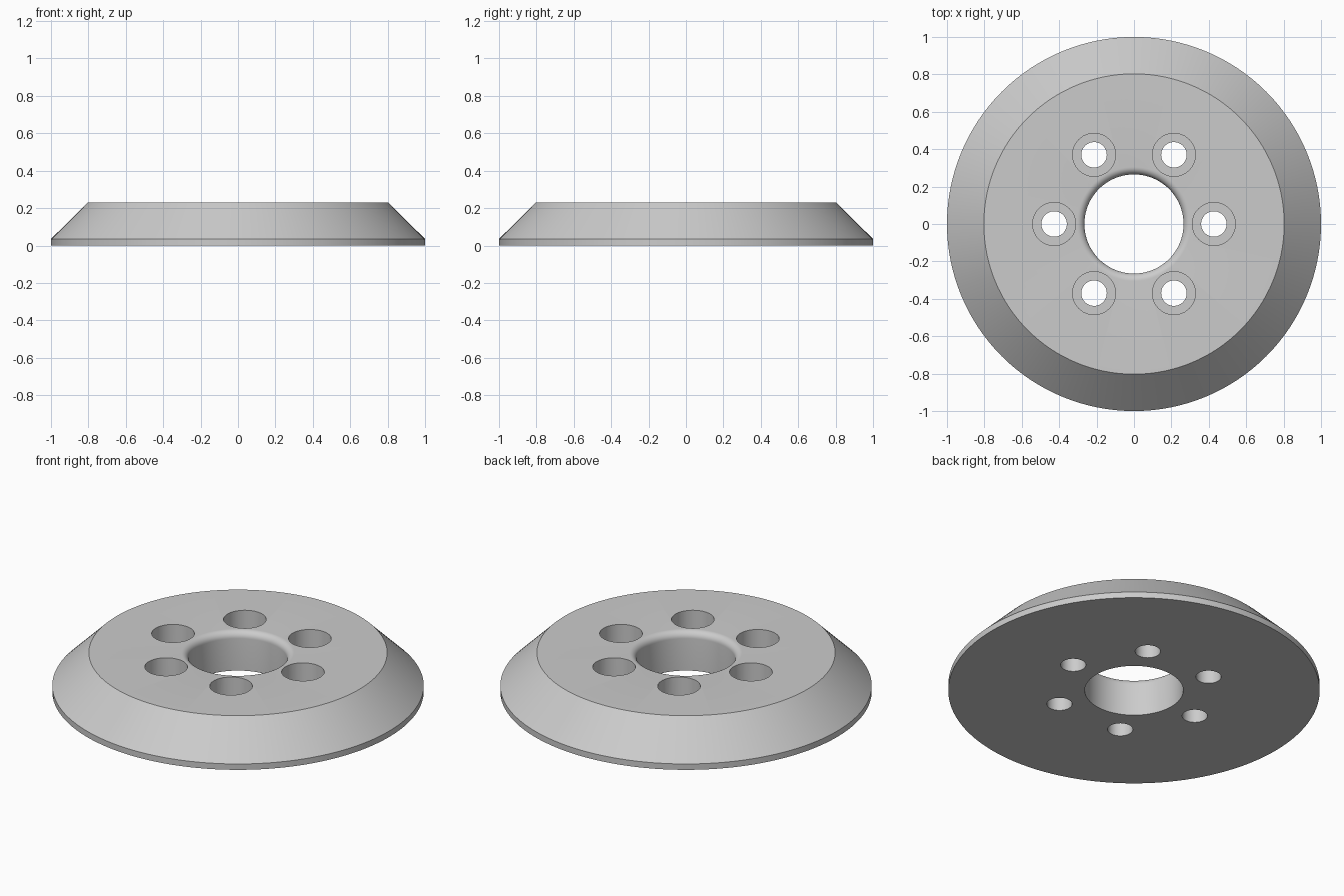
import bpy, bmesh
from math import pi, sin, cos, radians

if "Cube" in bpy.data.objects:
    bpy.data.objects.remove(bpy.data.objects["Cube"], do_unlink=True)

HEIGHT, BORE, FILLET = 0.23, 0.265, 0.04
BOLT_RING, BOLT_HOLES = 0.427, 6

grey = bpy.data.materials.new("light_grey")
grey.use_nodes = True
colour = (0.6, 0.6, 0.6, 1)
grey.diffuse_color = colour
grey.node_tree.nodes["Principled BSDF"].inputs["Base Color"].default_value = colour


def lathe(name, profile, steps, location=(0, 0, 0)):
    """Revolve a closed (radius, height) profile around z."""
    bm = bmesh.new()
    verts = [bm.verts.new((r, 0, z)) for r, z in profile]
    edges = [bm.edges.new((v, verts[i - 1])) for i, v in enumerate(verts)]
    bmesh.ops.spin(bm, geom=verts + edges, cent=(0, 0, 0), axis=(0, 0, 1),
                   angle=2 * pi, steps=steps, use_merge=True)
    bmesh.ops.remove_doubles(bm, verts=bm.verts, dist=1e-5)
    bmesh.ops.recalc_face_normals(bm, faces=bm.faces)
    mesh = bpy.data.meshes.new(name)
    bm.to_mesh(mesh)
    bm.free()
    mesh.materials.append(grey)
    obj = bpy.data.objects.new(name, mesh)
    obj.location = location
    bpy.context.collection.objects.link(obj)
    return obj


# Flange body: thin rim, sloped shoulder, flat top, rounded bore lip
lip = [(BORE + FILLET * (1 - sin(a)), HEIGHT - FILLET * (1 - cos(a)))
       for a in (radians(90 * i / 8) for i in range(9))]
body = lathe("flange_body",
             [(BORE, 0), (1, 0), (1, 0.035), (0.803, HEIGHT)] + lip, 128)

# Stepped cutters: through hole below, wide counterbore above
cutters = []
for i in range(BOLT_HOLES):
    a = 2 * pi * i / BOLT_HOLES
    cutter = lathe("bolt_hole_cutter",
                   [(0, -0.1), (0.068, -0.1), (0.068, 0.1), (0.115, 0.1),
                    (0.115, 0.4), (0, 0.4)], 48,
                   (BOLT_RING * cos(a), BOLT_RING * sin(a), 0))
    cutter.hide_render = True
    cutters.append(cutter)
    cut = body.modifiers.new("bolt_hole", "BOOLEAN")
    cut.operation = "DIFFERENCE"
    cut.solver = "EXACT"
    cut.object = cutter

# Bake the cuts and drop the cutters
bpy.context.view_layer.update()
cut_mesh = bpy.data.meshes.new_from_object(
    body.evaluated_get(bpy.context.evaluated_depsgraph_get()))
body.modifiers.clear()
body.data = cut_mesh
for cutter in cutters:
    bpy.data.objects.remove(cutter, do_unlink=True)

# Smooth curved walls, keep rims crisp
bpy.ops.object.select_all(action="DESELECT")
body.select_set(True)
bpy.context.view_layer.objects.active = body
bpy.ops.object.shade_smooth_by_angle(angle=radians(30))
